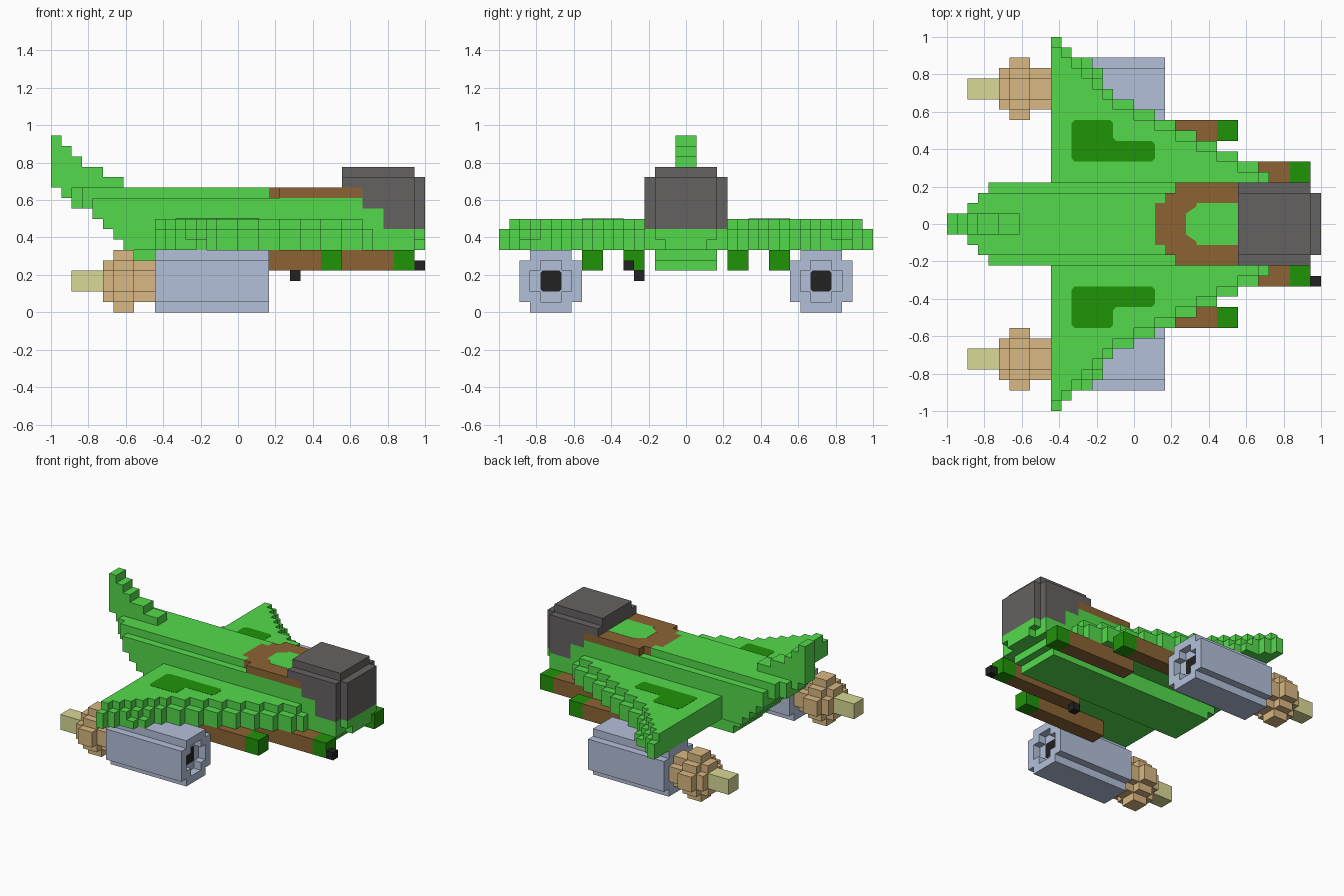
import bpy
import bmesh

cube = bpy.data.objects.get("Cube")
if cube:
    bpy.data.objects.remove(cube, do_unlink=True)

U = 1 / 18  # one block; all sizes below are in blocks


def make_material(name, rgb):
    lin = [((c / 255 + 0.055) / 1.055) ** 2.4 for c in rgb] + [1.0]
    m = bpy.data.materials.new(name)
    m.use_nodes = True
    m.diffuse_color = lin
    m.node_tree.nodes["Principled BSDF"].inputs["Base Color"].default_value = lin
    return m


GREEN = make_material("bright green", (84, 218, 76))
DARK = make_material("dark green", (32, 148, 8))
BROWN = make_material("brown", (140, 100, 52))
GREY = make_material("canopy grey", (101, 98, 97))
STEEL = make_material("blue grey", (180, 192, 218))
TAN = make_material("tan", (217, 184, 130))
OLIVE = make_material("pale olive", (217, 217, 150))
BLACK = make_material("black", (34, 34, 34))


def finish(name, bm, mat):
    mesh = bpy.data.meshes.new(name)
    bm.to_mesh(mesh)
    bm.free()
    mesh.materials.append(mat)
    obj = bpy.data.objects.new(name, mesh)
    bpy.context.collection.objects.link(obj)
    return obj


def blocks(name, boxes, mat, cut=()):
    """Union of (x0, x1, y0, y1, z0, z1) block ranges minus cuts, as one clean skin."""
    def cells(group):
        return {(x, y, z) for b in group for x in range(b[0], b[1])
                for y in range(b[2], b[3]) for z in range(b[4], b[5])}
    solid = cells(boxes) - cells(cut)
    bm = bmesh.new()
    verts = {}
    for c in solid:
        for axis in range(3):
            for side in (0, 1):
                n = list(c)
                n[axis] += 2 * side - 1
                if tuple(n) in solid:
                    continue
                a, b = (axis + 1) % 3, (axis + 2) % 3
                corners = []
                for da, db in ((0, 0), (1, 0), (1, 1), (0, 1)):
                    p = list(c)
                    p[axis] += side
                    p[a] += da
                    p[b] += db
                    p = tuple(p)
                    if p not in verts:
                        verts[p] = bm.verts.new([v * U for v in p])
                    corners.append(verts[p])
                bm.faces.new(corners if side else corners[::-1])
    bmesh.ops.dissolve_limit(bm, angle_limit=0.01, verts=bm.verts[:], edges=bm.edges[:])
    return finish(name, bm, mat)


def plate(name, outline, mat, offset):
    """Thin painted panel: corner points in blocks, raised by a small offset vector."""
    bm = bmesh.new()
    face = bm.faces.new([bm.verts.new([v * U for v in p]) for p in outline])
    top = bmesh.ops.extrude_face_region(bm, geom=[face])["geom"]
    bmesh.ops.translate(bm, vec=offset,
                        verts=[v for v in top if isinstance(v, bmesh.types.BMVert)])
    bmesh.ops.recalc_face_normals(bm, faces=bm.faces[:])
    return finish(name, bm, mat)


UP = (0, 0, 0.0015)
FORWARD = (0.0015, 0, 0)


def span(x0, x1, half, z0, z1):
    return (x0, x1, -half, half, z0, z1)


def cross(x0, x1, cy, cz, a, b):
    """Plus-shaped bar along x: a wide, b narrow half sizes."""
    return [(x0, x1, cy - a, cy + a, cz - b, cz + b),
            (x0, x1, cy - b, cy + b, cz - a, cz + a)]


# Fuselage: layers from belly to back, with the tail stepping upward
blocks("fuselage", [
    span(-9, 15, 3, 4, 5), span(-10, 16, 3, 5, 6),
    span(-11, 17, 4, 6, 7), span(17, 18, 2, 6, 7),
    span(-12, 17, 4, 7, 8), span(17, 18, 3, 7, 8),
    span(-13, 14, 4, 8, 9), span(-14, 14, 4, 9, 10), span(-14, 12, 4, 10, 11),
    span(-14, 2, 3, 11, 12), (2, 3, -3, -2, 11, 12), (2, 3, 2, 3, 11, 12),
    span(-15, -14, 3, 10, 12), span(-16, -15, 2, 10, 12), span(-17, -16, 1, 11, 12),
], GREEN)

# Tail fin
blocks("tail_fin", [span(-18, end, 1, 12, top) for end, top in
                    ((-17, 17), (-16, 16), (-15, 15), (-13, 14), (-11, 13))], GREEN)

# Brown saddle behind the canopy, with a green patch on top
blocks("saddle", [span(2, 3, 2, 11, 12), span(3, 4, 3, 11, 12), span(4, 12, 4, 11, 12)], BROWN)
plate("saddle_patch", [(x, y, 12) for x, y in (
    (10, -2), (6, -2), (6, -1.7), (5, -1), (5, 1), (6, 1.7), (6, 2), (10, 2))], GREEN, UP)

# Canopy
blocks("canopy", [
    span(10, 17, 3, 13, 14), span(10, 17, 4, 12, 13), span(12, 17, 4, 10, 12),
    span(14, 17, 4, 8, 10), span(17, 18, 3, 8, 13)], GREY)

# Front end of each wing row, from the root outward
WING_ENDS = [13, 12, 10, 8, 6, 4, 2, 0, -2, -3, -4, -5, -6, -7]

for label, s in (("port", 1), ("starboard", -1)):
    def rows(y0, y1):
        return (y0, y1) if s > 0 else (-y1, -y0)

    # Stepped wing: two full layers, a narrower top layer and a small lower ledge
    wing = [(-8, -4, *rows(15, 16), 6, 7), (-8, -3, *rows(14, 15), 6, 7)]
    for i, end in enumerate(WING_ENDS):
        y0, y1 = rows(4 + i, 5 + i)
        wing.append((-8, end, y0, y1, 6, 8))
        if i + 1 < len(WING_ENDS):
            wing.append((-8, WING_ENDS[i + 1], y0, y1, 8, 9))
    blocks(label + "_wing", wing, GREEN)
    mark = [(-5.7, 6), (1.7, 6), (2, 6.3), (2, 7.7), (1.7, 8), (-1.7, 8), (-2, 8.3),
            (-2, 9.7), (-2.3, 10), (-5.7, 10), (-6, 9.7), (-6, 6.3)]
    plate(label + "_wing_marking", [(x, s * y, 9) for x, y in mark], DARK, UP)

    # Engine pod with a recessed black intake
    cy = 13 * s
    blocks(label + "_engine", cross(-8, 3, cy, 3, 3, 2), STEEL,
           cut=cross(2, 3, cy, 3, 2, 1))
    disc = [(-1, -0.8), (-0.8, -1), (0.8, -1), (1, -0.8), (1, 0.8), (0.8, 1), (-0.8, 1), (-1, 0.8)]
    plate(label + "_intake", [(2, cy + a, 3 + b) for a, b in disc], BLACK, FORWARD)

    # Bulging nozzle and exhaust plume
    blocks(label + "_nozzle", cross(-13, -8, cy, 3, 2, 1) + cross(-12, -10, cy, 3, 3, 1)
           + cross(-12, -10, cy, 3, 2, 2), TAN)
    blocks(label + "_exhaust", [(-16, -13, cy - 1, cy + 1, 2, 4)], OLIVE)

    # Missiles under the wing
    for place, x0, y in (("inner", 5, 4), ("outer", -2, 8)):
        y0, y1 = rows(y, y + 2)
        blocks(f"{label}_{place}_missile", [(x0, x0 + 10, y0, y1, 4, 6)], BROWN)
        blocks(f"{label}_{place}_warhead", [(x0 + 10, x0 + 12, y0, y1, 4, 6)], DARK)

# Gun muzzle and sensor on the starboard side only
blocks("gun_muzzle", [(17, 18, -6, -5, 4, 5)], BLACK)
blocks("belly_sensor", [(5, 6, -5, -4, 3, 4)], BLACK)
